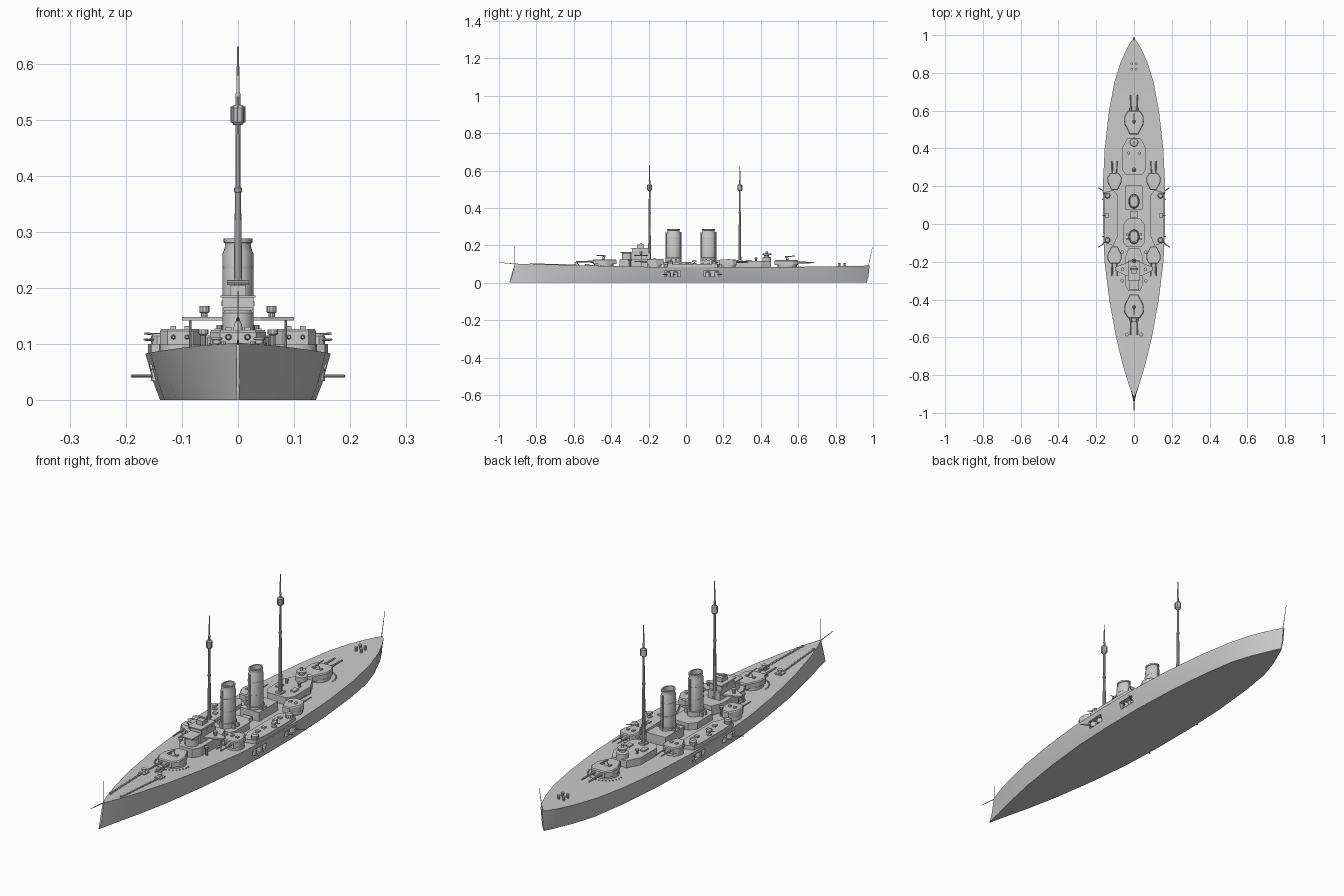
import bpy, bmesh, math
from mathutils import Vector


def make(name, bm, smooth=False):
    bmesh.ops.recalc_face_normals(bm, faces=bm.faces[:])
    me = bpy.data.meshes.new(name)
    bm.to_mesh(me)
    bm.free()
    ob = bpy.data.objects.new(name, me)
    bpy.context.collection.objects.link(ob)
    if smooth:
        bpy.ops.object.select_all(action='DESELECT')
        ob.select_set(True)
        bpy.context.view_layer.objects.active = ob
        bpy.ops.object.shade_smooth_by_angle(angle=math.radians(35))
    return ob


def loft(name, rings, smooth=False):
    """Skin a list of equal-length point rings and cap both ends."""
    bm = bmesh.new()
    vs = [[bm.verts.new(p) for p in r] for r in rings]
    n = len(rings[0])
    for a, b in zip(vs, vs[1:]):
        for i in range(n):
            bm.faces.new((a[i], a[(i + 1) % n], b[(i + 1) % n], b[i]))
    bm.faces.new(vs[0])
    bm.faces.new(vs[-1])
    return make(name, bm, smooth)


def prism(name, pts, z0, z1):
    return loft(name, [[(x, y, z) for x, y in pts] for z in (z0, z1)])


def box(name, x0, x1, y0, y1, z0, z1):
    return prism(name, [(x0, y0), (x1, y0), (x1, y1), (x0, y1)], z0, z1)


def lathe(name, x, y, prof, n=16, sx=1, sy=1):
    """Stack of (radius, z) circles, optionally elliptical."""
    return loft(name, [[(x + r * sx * math.cos(2 * math.pi * i / n),
                         y + r * sy * math.sin(2 * math.pi * i / n), z) for i in range(n)]
                       for r, z in prof], True)


def rod(name, a, b, r0, r1=None, n=8):
    a, b = Vector(a), Vector(b)
    q = (b - a).to_track_quat('Z', 'Y')
    r1 = r0 if r1 is None else r1
    return loft(name, [[c + q @ Vector((r * math.cos(2 * math.pi * i / n),
                                        r * math.sin(2 * math.pi * i / n), 0)) for i in range(n)]
                       for c, r in ((a, r0), (b, r1))], True)


# Hull: y, deck half-width, deck height
stations = [(-.915, .003, .102), (-.85, .028, .1), (-.75, .058, .098), (-.6, .095, .094),
            (-.4, .131, .089), (-.2, .156, .085), (0, .165, .083), (.2, .165, .083),
            (.4, .155, .084), (.6, .132, .085), (.75, .104, .087), (.85, .073, .089),
            (.92, .042, .09), (.96, .02, .091), (.982, .003, .092)]
rings = []
for y, w, h in stations:
    bow = max(0, (-y - .75) / .165)
    stern = max(0, (y - .8) / .182)
    k = .84 - .25 * max(bow, stern)
    ys = [y - .03 * bow - .016 * stern, y - .016 * bow - .007 * stern, y]
    ws = [max(.002, w * k), max(.0025, w * (k + .07)), w]
    zs = [0, .03, h]
    right = list(zip(ws, ys, zs))
    rings.append(right + [(-x, yy, z) for x, yy, z in reversed(right)])
hull = loft('hull', rings, True)

# Casemate recesses cut in the hull sides, with their guns
for s in (-1, 1):
    for y0, y1, gy, d in ((-.115, -.03, -.095, -1), (.095, .175, .165, 1)):
        xa, xb = sorted((s * .138, s * .2))
        cut = box('casemate_cutter', xa, xb, y0, y1, .034, .064)
        cut.hide_render = True
        cut.display_type = 'WIRE'
        m = hull.modifiers.new('recess', 'BOOLEAN')
        m.object = cut
        m.operation = 'DIFFERENCE'
        m.solver = 'EXACT'
        for yy, ln in ((gy, 1), ((y0 + y1) / 2 - d * .018, .55)):
            lathe('casemate_gun_house', s * .142, yy, [(.013, .034), (.013, .055), (.009, .06)], 12)
            rod('casemate_gun', (s * .145, yy, .043), (s * (.145 + .045 * ln), yy + d * .028 * ln, .043), .003, .0024)


# Twin gun turrets: outline points toward +y, flipped by d
def turret(name, x, y, d, z, k, top, barrel):
    r = .052 * k
    lathe(name + '_barbette', x, y, [(r, z - .012), (r, z + .012)], 20)
    o = [(.032, .058), (.05, .03), (.05, -.012), (.022, -.068)]
    pts = [(x + a * k, y + d * b * k) for a, b in o] + [(x - a * k, y + d * b * k) for a, b in reversed(o)]
    inner = [(x + (px - x) * .93, y + (py - y) * .93) for px, py in pts]
    loft(name, [[(*p, z + .01) for p in pts], [(*p, top - .004) for p in pts], [(*p, top) for p in inner]])
    for s in (-1, 1):
        bx = x + s * .017 * k
        zb = (z + top) / 2 + .005
        rod(name + '_barrel_sleeve', (bx, y + d * .045 * k, zb), (bx, y + d * .085 * k, zb), .0065 * k, .005 * k)
        rod(name + '_barrel', (bx, y + d * .08 * k, zb), (bx, y + d * barrel, zb), .0045 * k, .0036 * k)
        box(name + '_sight_hood', bx - .005, bx + .005, y - .006, y + .006, top - .001, top + .005)


turret('fore_turret', 0, -.44, -1, .09, 1, .125, .148)
turret('aft_turret', 0, .542, 1, .085, 1, .121, .142)
for s in (-1, 1):
    turret('wing_turret', s * .103, -.168, -1, .088, .72, .127, .108)
    turret('wing_turret', s * .103, .228, 1, .086, .72, .123, .106)
for y, d, z in ((-.44, -1, .121), (.542, 1, .117)):
    # Small gun carried on the turret roof, and studs around the barbette
    lathe('roof_gun_mount', 0, y, [(.009, z), (.007, z + .013), (.004, z + .02)], 10)
    rod('roof_gun', (0, y - d * .012, z + .022), (0, y + d * .042, z + .026), .0035, .002)
    for i in range(17):
        a = math.pi * (i / 16)
        px, py = .072 * math.cos(a), y + d * .072 * math.sin(a)
        box('deck_stud', px - .002, px + .002, py - .002, py + .002, .08, .095 if d < 0 else .088)

# Side battery houses with chamfered ends and light guns
for s in (-1, 1):
    o = [(.155, -.1), (.16, -.02), (.16, .12), (.155, .168), (.11, .18), (.085, .15), (.085, -.06), (.11, -.115)]
    prism('battery_house', [(s * a, b) for a, b in o], .075, .1)
    for y in (-.085, .15):
        lathe('battery_gun_shield', s * .14, y, [(.015, .095), (.015, .114), (.01, .119)], 10)
        rod('battery_gun', (s * .14, y, .108), (s * .167, y + math.copysign(.02, y), .108), .003, .002)
    lathe('light_gun_platform', s * .142, .045, [(.012, .098), (.012, .104), (.004, .106), (.004, .116)], 6)
    box('light_gun', s * .142 - .008, s * .142 + .008, .033, .057, .112, .12)
    rod('light_gun_barrel', (s * .142, .045, .117), (s * .167, .045, .119), .002)
    for y in (-.03, .01, .09, .12):
        box('deck_locker', s * .115 - .008, s * .115 + .008, y - .007, y + .007, .098, .106)

# Central deckhouses below the funnels
prism('midship_deckhouse', [(-.04, -.12), (.04, -.12), (.055, -.1), (.055, .0), (.03, .03), (-.03, .03),
                            (-.055, .0), (-.055, -.1)], .08, .112)
box('aft_funnel_house', -.046, .046, .078, .205, .08, .122)
box('midship_skylight', -.02, .02, .035, .07, .08, .1)

# Funnels: elliptical casing, shoulder, open cap
for y in (-.067, .12):
    lathe('funnel', 0, y, [(.03, .1), (.03, .132), (.0272, .134), (.0272, .262), (.0235, .272), (.0235, .28),
                           (.0255, .281), (.0255, .288), (.02, .288), (.02, .268)], 24, 1, 1.34)
    for z in (.18, .235):
        lathe('funnel_band', 0, y, [(.028, z), (.028, z + .003)], 24, 1, 1.34)
    for a in (-1, 1):
        rod('steam_pipe', (0, y + a * .039, .11), (0, y + a * .039, .272), .003)
        for yy in (-.012, .012):
            box('funnel_vent', a * .036 - .006, a * .036 + .006, y + yy - .005, y + yy + .005, .1, .128)

# Forward superstructure, conning tower and bridge
prism('fore_deckhouse', [(-.03, -.355), (.03, -.355), (.048, -.325), (.048, -.18), (.03, -.13), (-.03, -.13),
                         (-.048, -.18), (-.048, -.325)], .08, .125)
lathe('conning_tower', 0, -.315, [(.028, .12), (.028, .155), (.022, .16)], 12)
box('bridge_base', -.028, .028, -.295, -.19, .12, .16)
prism('bridge_wings', [(-.1, -.245), (-.04, -.275), (.04, -.275), (.1, -.245), (.1, -.228), (.04, -.205),
                       (-.04, -.205), (-.1, -.228)], .142, .148)
box('bridge_house', -.028, .028, -.285, -.2, .16, .183)
box('bridge_roof', -.031, .031, -.298, -.195, .183, .187)
box('chart_house', -.014, .014, -.262, -.225, .187, .205)
box('bridge_front_platform', -.026, .026, -.35, -.28, .16, .165)
rod('rangefinder', (-.02, -.24, .21), (.02, -.24, .21), .004)
for s in (-1, 1):
    for y in (-.25, -.225):
        rod('wing_support', (s * .085, -.237, .085), (s * .085, -.237, .143), .002)
    lathe('bridge_lamp', s * .06, -.24, [(.006, .147), (.006, .155), (.009, .157), (.009, .168)], 10)
    for y in (-.28, -.245, -.21):
        box('bridge_window', s * .0285 - .001, s * .0285 + .001, y - .009, y + .009, .168, .178)
    for y in (-.3, -.15):
        lathe('ventilator', s * .062, y, [(.005, .08), (.005, .115), (.009, .118), (.009, .126)], 10)

# Aft superstructure and control tower
prism('aft_deckhouse', [(-.064, .29), (-.045, .262), (.045, .262), (.064, .29), (.064, .4), (.035, .455),
                        (-.035, .455), (-.064, .4)], .078, .115)
lathe('aft_control_tower', 0, .432, [(.024, .11), (.024, .135), (.012, .138), (.012, .146), (.02, .148), (.02, .155), (.006, .157), (.006, .168)], 14)
rod('aft_rangefinder', (0, .41, .152), (0, .458, .152), .004)
for s in (-1, 1):
    box('aft_skylight', s * .035 - .01, s * .035 + .01, .32, .35, .113, .121)
    lathe('aft_ventilator', s * .03, .375, [(.005, .11), (.005, .125), (.008, .128), (.008, .134)], 10)

# Pole masts with lookout tops
for y, z0, top in ((-.195, .11, .63), (.288, .11, .625)):
    lathe('mast', 0, y, [(.008, z0), (.0065, .3), (.005, .37), (.007, .371), (.007, .378), (.0045, .38), (.0042, .54),
                         (.0045, .545), (.003, .55), (.003, .59), (.0022, .595), (.0018, top)], 10)
    lathe('lookout_top', 0, y, [(.007, .49), (.012, .496), (.012, .521), (.008, .526)], 12)
    for i in range(8):
        a = i * math.pi / 4
        px, py = .012 * math.cos(a), y + .012 * math.sin(a)
        rod('lookout_rib', (px, py, .495), (px, py, .523), .0015, n=5)
    box('mast_foot', -.014, .014, y - .014, y + .014, .09, .122)

# Foredeck: capstans, anchor chains, hawse pipes
for s in (-1, 1):
    lathe('capstan', s * .038, -.585, [(.012, .09), (.012, .099), (.007, .101), (.007, .107), (.01, .108), (.01, .112)], 12)
    box('chain_stopper', s * .038 - .015, s * .038 + .015, -.602, -.57, .088, .098)
    for i in range(22):
        t = i / 21
        x, y, z = s * (.04 - .013 * t), -.605 - .22 * t, .096 + .005 * t
        w = .0036 if i % 2 else .0018
        box('chain_link', x - w, x + w, y - .006, y + .006, z - .003, z + .002)
    rod('hawse_pipe', (s * .026, -.83, .095), (s * .026, -.83, .105), .005)
    # Stern bollards
    for y in (.82, .848):
        lathe('stern_bollard', s * .012, y, [(.005, .085), (.005, .1), (.007, .101), (.007, .106)], 10)
box('breakwater_hatch', -.012, .012, -.54, -.515, .088, .1)

# Bow and stern staffs
rod('bow_spar', (0, -.905, .1), (0, -1, .108), .0022, .0012, 6)
rod('bow_flagstaff', (0, -.915, .1), (0, -.915, .195), .0012, .0008, 6)
rod('stern_flagstaff', (0, .975, .09), (0, .998, .195), .0018, .001, 6)
